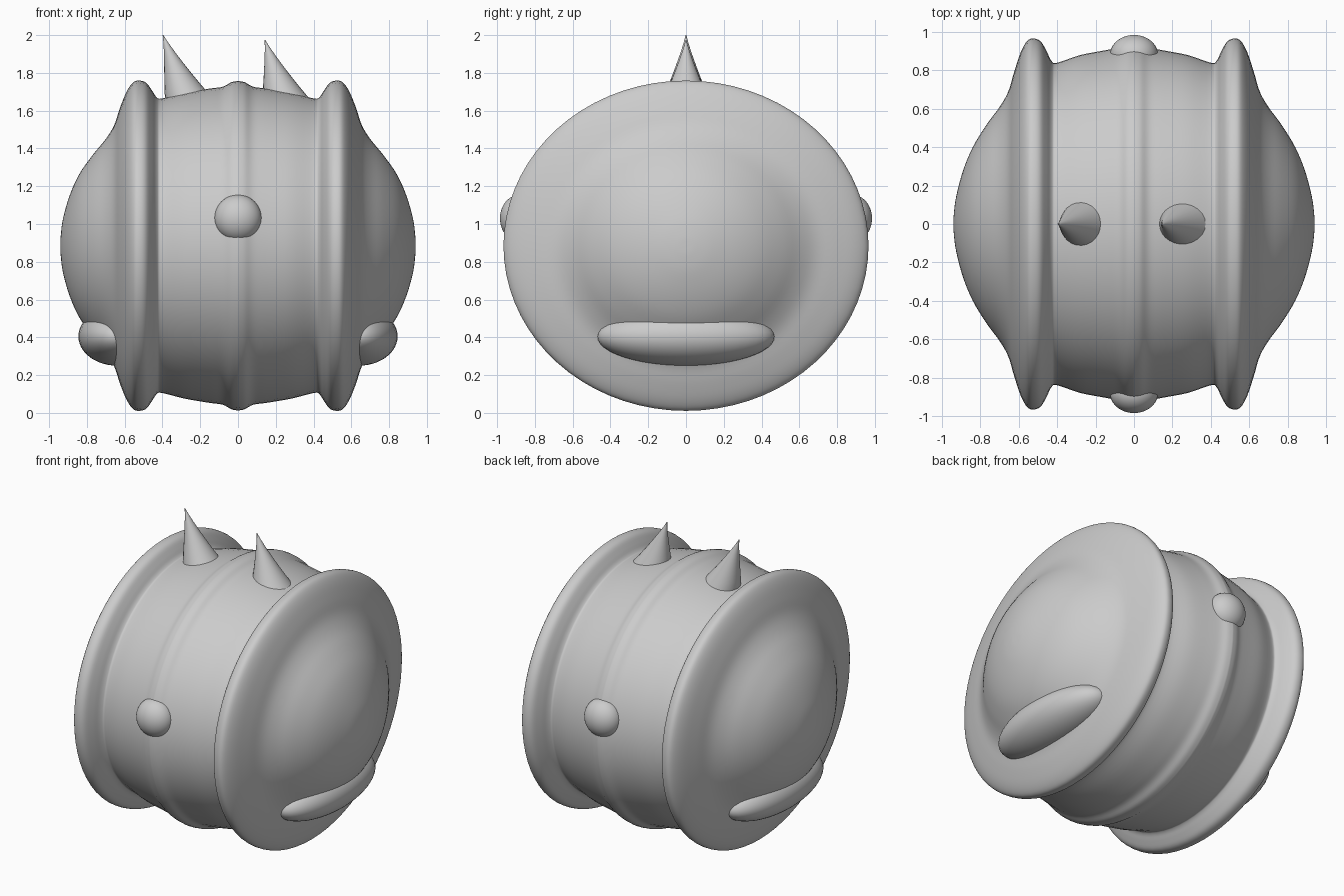
import bpy, bmesh, math
from mathutils import Vector

if "Cube" in bpy.data.objects:
    bpy.data.objects.remove(bpy.data.objects["Cube"])

CZ = 0.885  # height of the barrel axis

clay = bpy.data.materials.new("clay grey")
clay.diffuse_color = (0.6, 0.6, 0.6, 1)
clay.use_nodes = True
clay.node_tree.nodes["Principled BSDF"].inputs["Base Color"].default_value = clay.diffuse_color


def finish(name, bm, angle=60):
    bmesh.ops.recalc_face_normals(bm, faces=bm.faces)
    me = bpy.data.meshes.new(name)
    bm.to_mesh(me)
    bm.free()
    ob = bpy.data.objects.new(name, me)
    bpy.context.collection.objects.link(ob)
    me.materials.append(clay)
    bpy.ops.object.select_all(action='DESELECT')
    ob.select_set(True)
    bpy.context.view_layer.objects.active = ob
    bpy.ops.object.shade_smooth_by_angle(angle=math.radians(angle))
    return ob


def loft(name, rings, angle=60):
    """Skin a list of vertex-position rings and close both ends."""
    bm = bmesh.new()
    loops = [[bm.verts.new(p) for p in r] for r in rings]
    n = len(loops[0])
    for a, b in zip(loops, loops[1:]):
        for i in range(n):
            j = (i + 1) % n
            bm.faces.new((a[i], a[j], b[j], b[i]))
    bm.faces.new(loops[0])
    bm.faces.new(loops[-1])
    return finish(name, bm, angle)


def smooth_path(pts, steps=4):
    """Catmull-Rom resampling of a profile."""
    p = [Vector(q) for q in pts]
    p = [p[0]] + p + [p[-1]]
    out = []
    for i in range(1, len(p) - 2):
        a, b, c, d = p[i - 1:i + 3]
        for s in range(steps):
            t = s / steps
            out.append(0.5 * (2 * b + (c - a) * t + (2 * a - 5 * b + 4 * c - d) * t * t
                              + (3 * b - a - 3 * c + d) * t ** 3))
    return out + [p[-1]]


def ring_x(x, ry, rz, n=72):
    return [(x, ry * math.cos(2 * math.pi * i / n), CZ + rz * math.sin(2 * math.pi * i / n))
            for i in range(n)]


def ellipsoid(name, loc, size):
    bm = bmesh.new()
    bmesh.ops.create_uvsphere(bm, u_segments=40, v_segments=24, radius=1)
    for v in bm.verts:
        v.co = Vector(loc) + Vector(c * s for c, s in zip(v.co, size))
    return finish(name, bm)


# Barrel, raised middle seam, flanges and domed ends: (x, y radius, z radius)
half = [(0, .945, .872), (.035, .938, .866), (.08, .920, .842), (.15, .905, .832),
        (.28, .880, .810), (.40, .840, .780), (.43, .850, .785), (.455, .900, .822),
        (.485, .950, .862), (.52, .966, .874), (.555, .955, .865), (.59, .895, .815),
        (.625, .790, .730), (.655, .690, .640), (.70, .610, .565), (.77, .515, .480),
        (.84, .400, .380), (.89, .280, .270), (.925, .150, .150), (.938, .06, .06),
        (.94, .008, .008)]
right = smooth_path(half)
profile = [(-p.x, p.y, p.z) for p in reversed(right[1:])] + [tuple(p) for p in right]
loft("barrel_body", [ring_x(*p) for p in profile])

for s in (-1, 1):
    # Low swelling on each domed end
    ellipsoid("end_lip", (s * .64, 0, .405), (.205, .47, .155))
    # Round boss on the seam, front and back
    ellipsoid("seam_boss", (0, s * .88, 1.03), (.125, .105, .125))


def spike(name, base_x, base_z, tip_x, tip_z, r):
    """Curved horn leaning towards -x with a flared foot."""
    rings = []
    n, steps = 24, 12
    for k in range(steps + 1):
        t = k / steps
        rad = r * ((1 - t) ** 1.15) + .002
        cx = base_x + (tip_x - base_x) * t ** .9
        z = base_z + (tip_z - base_z) * t
        rings.append([(cx + rad * math.cos(2 * math.pi * i / n),
                       .95 * rad * math.sin(2 * math.pi * i / n), z) for i in range(n)])
    return loft(name, rings)


# Two horns on top
spike("left_horn", -.255, 1.66, -.397, 2.0, .128)
spike("right_horn", .27, 1.63, .142, 1.975, .138)
